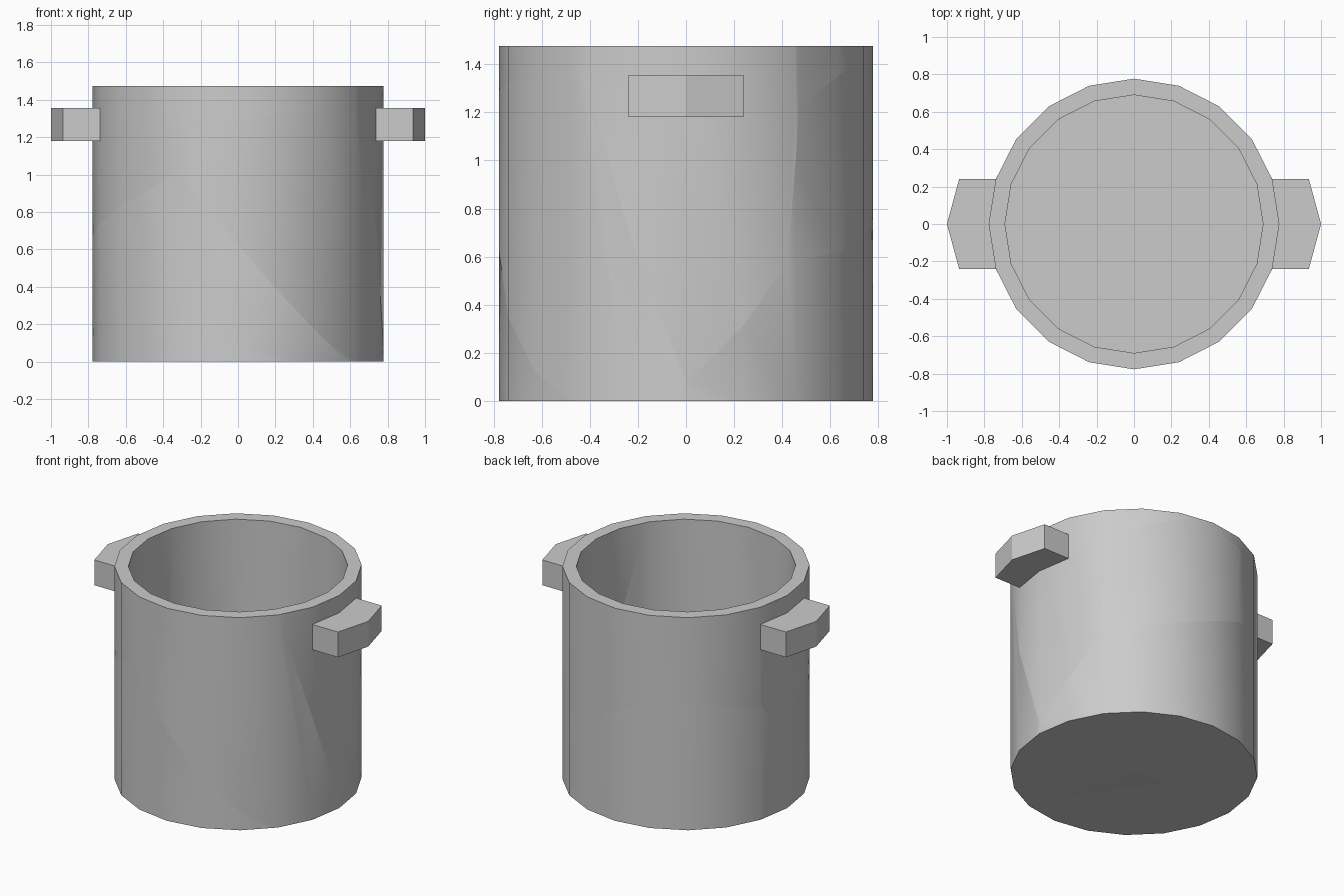
import bpy, bmesh, math
from mathutils import Vector

if "Cube" in bpy.data.objects:
    bpy.data.objects.remove(bpy.data.objects["Cube"])

SIDES, R_OUT, R_IN = 20, 0.777, 0.69
HEIGHT, FLOOR = 1.475, 0.30

# One centre per broken shard: the cracks are the planes halfway between neighbours
CENTRES = [Vector(c) for c in (
    (-0.88, -0.307, 1.176), (0.32, -0.607, 1.476), (0.375, -0.667, 1.176),
    (-0.555, -0.468, 0.384), (-0.651, -0.536, -0.044), (0.943, -0.156, 1.405),
    (-0.369, 0.629, 0.417), (-0.04, 0.78, 1.29), (-0.052, 0.625, 1.468),
    (-0.505, 0.49, 1.343))]


def ring(bm, radius, z):
    step = math.tau / SIDES
    return [bm.verts.new((radius * math.cos(i * step), radius * math.sin(i * step), z))
            for i in range(SIDES)]


def bridge(bm, a, b):
    n = len(a)
    for i in range(n):
        j = (i + 1) % n
        bm.faces.new((a[i], a[j], b[j], b[i]))


# Pot body: outer wall, rim, inner wall, thick base
def make_pot():
    bm = bmesh.new()
    loops = [ring(bm, R_OUT, 0), ring(bm, R_OUT, HEIGHT),
             ring(bm, R_IN, HEIGHT), ring(bm, R_IN, FLOOR)]
    for a, b in zip(loops, loops[1:]):
        bridge(bm, a, b)
    bm.faces.new(loops[0])
    bm.faces.new(loops[-1])
    return bm


# Handle: solid lug with a shallow point, hugging the pot wall
def make_handle(side):
    bm = bmesh.new()
    wall_x = R_OUT * math.cos(math.tau / SIDES)
    outline = [(wall_x, -0.24), (0.935, -0.24), (1.0, 0), (0.935, 0.24),
               (wall_x, 0.24), (R_OUT, 0)]
    low, high = [[bm.verts.new((side * x, y, z)) for x, y in outline]
                 for z in (1.18, 1.355)]
    bridge(bm, low, high)
    bm.faces.new(low)
    bm.faces.new(high)
    return bm


# Keep the part of a solid nearest to one centre, capping every cut
def cut_to_cell(bm, centre):
    for other in CENTRES:
        if other is centre or not bm.faces:
            continue
        normal = (other - centre).normalized()
        cut = bmesh.ops.bisect_plane(
            bm, geom=bm.verts[:] + bm.edges[:] + bm.faces[:], dist=1e-6,
            plane_co=(other + centre) / 2, plane_no=normal, clear_outer=True)
        edges = [e for e in cut["geom_cut"]
                 if isinstance(e, bmesh.types.BMEdge) and e.is_boundary]
        if edges:
            bmesh.ops.triangle_fill(bm, edges=edges, use_beauty=True, normal=normal)


# Round walls shade smooth, real corners stay sharp
def finish(bm, name):
    bmesh.ops.recalc_face_normals(bm, faces=bm.faces[:])
    for f in bm.faces:
        f.smooth = True
    for e in bm.edges:
        e.smooth = len(e.link_faces) == 2 and e.calc_face_angle(0) < math.radians(30)
    mesh = bpy.data.meshes.new(name)
    bm.to_mesh(mesh)
    bpy.context.collection.objects.link(bpy.data.objects.new(name, mesh))


parts = {"pot_shard": make_pot, "left_handle_shard": lambda: make_handle(-1),
         "right_handle_shard": lambda: make_handle(1)}
for name, make in parts.items():
    count = 0
    for centre in CENTRES:
        bm = make()
        bmesh.ops.recalc_face_normals(bm, faces=bm.faces[:])
        cut_to_cell(bm, centre)
        if bm.faces:
            count += 1
            finish(bm, f"{name}_{count}")
        bm.free()
